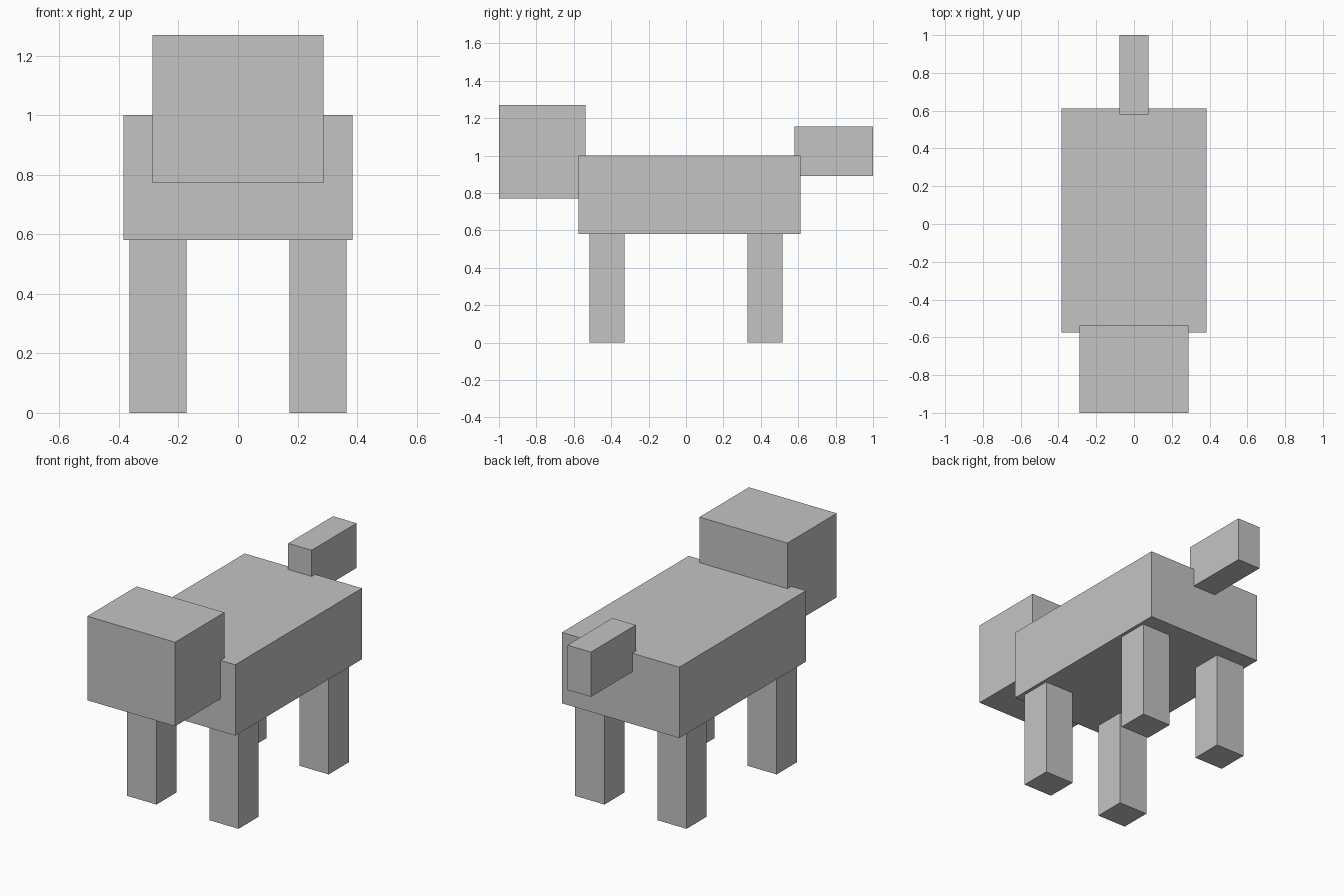
import bpy
import bmesh
from mathutils import Vector

if "Cube" in bpy.data.objects:
    bpy.data.objects.remove(bpy.data.objects["Cube"])

grey = bpy.data.materials.new("plain_grey")
grey.diffuse_color = (0.55, 0.55, 0.55, 1)
grey.use_nodes = True
grey.node_tree.nodes["Principled BSDF"].inputs["Base Color"].default_value = grey.diffuse_color


def box(name, low, high):
    """Axis-aligned block between two opposite corners."""
    low, high = Vector(low), Vector(high)
    size, centre = high - low, (low + high) / 2
    bm = bmesh.new()
    bmesh.ops.create_cube(bm, size=1)
    bmesh.ops.scale(bm, vec=size, verts=bm.verts)
    mesh = bpy.data.meshes.new(name)
    bm.to_mesh(mesh)
    bm.free()
    mesh.materials.append(grey)
    obj = bpy.data.objects.new(name, mesh)
    obj.location = centre
    bpy.context.collection.objects.link(obj)
    return obj


# Torso, head and raised tail
box("body", (-0.385, -0.575, 0.58), (0.385, 0.612, 1.0))
box("head", (-0.288, -1.0, 0.772), (0.288, -0.538, 1.27))
box("tail", (-0.077, 0.58, 0.89), (0.077, 1.0, 1.155))

# Four legs
for side, sx in (("left", -1), ("right", 1)):
    for end, sy in (("front", -1), ("back", 1)):
        x, y = sx * 0.269, sy * 0.422
        box(f"{end}_{side}_leg", (x - 0.096, y - 0.094, 0), (x + 0.096, y + 0.094, 0.58))
